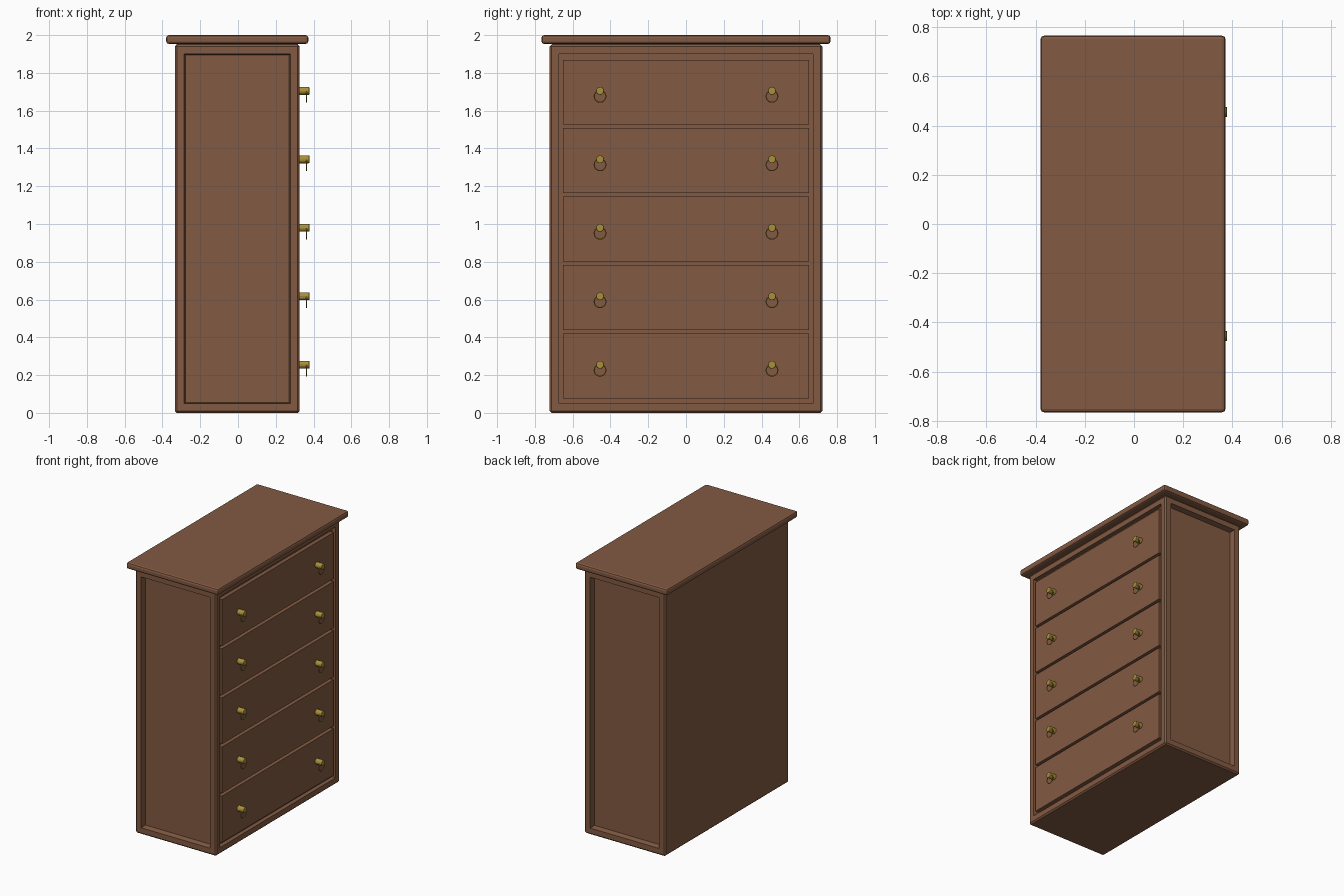
import bpy, bmesh, math
from mathutils import Matrix, Vector

if "Cube" in bpy.data.objects:
    bpy.data.objects.remove(bpy.data.objects["Cube"])


def material(name, rgb):
    m = bpy.data.materials.new(name)
    m.diffuse_color = (*rgb, 1)
    m.use_nodes = True
    m.node_tree.nodes["Principled BSDF"].inputs["Base Color"].default_value = m.diffuse_color
    return m


WOOD = material("brown wood", (0.225, 0.102, 0.055))
BRASS = material("brass", (0.40, 0.28, 0.04))


def finish(bm, name, mat):
    bmesh.ops.recalc_face_normals(bm, faces=bm.faces)
    me = bpy.data.meshes.new(name)
    bm.to_mesh(me)
    bm.free()
    me.materials.append(mat)
    ob = bpy.data.objects.new(name, me)
    bpy.context.scene.collection.objects.link(ob)
    return ob


def box(lo, hi, bevel=0.0, segments=1):
    lo, hi = Vector(lo), Vector(hi)
    bm = bmesh.new()
    bmesh.ops.create_cube(bm, size=1)
    for v in bm.verts:
        v.co = (lo + hi) / 2 + v.co * (hi - lo)
    if bevel:
        bmesh.ops.bevel(bm, geom=bm.edges[:], offset=bevel, segments=segments,
                        profile=0.5, affect='EDGES')
    bm.normal_update()
    return bm


def big_face(bm, direction):
    d = Vector(direction)
    return max((f for f in bm.faces if f.normal.dot(d) > 0.99), key=lambda f: f.calc_area())


# Cabinet: bevelled box, recessed end panels, recessed drawer opening
XB, XF, YS, HT = -0.334, 0.326, 0.722, 1.95
bm = box((XB, -YS, 0), (XF, YS, HT), 0.01)
for d, slope, depth in (((0, -1, 0), 0.01, 0.04), ((0, 1, 0), 0.01, 0.04), ((1, 0, 0), 0.0005, 0.03)):
    f = big_face(bm, d)
    bmesh.ops.inset_individual(bm, faces=[f], thickness=0.055)
    bmesh.ops.inset_individual(bm, faces=[f], thickness=slope, depth=-depth)
finish(bm, "cabinet", WOOD)

# Overhanging top board
finish(box((-0.38, -0.765, 1.953), (0.372, 0.765, 2.0), 0.014, 2), "top_board", WOOD)
finish(box((-0.325, -0.71, 1.94), (0.317, 0.71, 1.96)), "top_joint", WOOD)

# Drawer fronts, each with two knobs and hanging rings
PITCH, Z0 = 0.3625, 0.077
for i in range(5):
    z = Z0 + i * PITCH
    finish(box((XF - 0.035, -0.651, z), (XF - 0.001, 0.651, z + PITCH - 0.02)),
           f"drawer_{i + 1}", WOOD)
    zk = z + 0.178
    for side, y in (("left", -0.455), ("right", 0.455)):
        bm = bmesh.new()
        bmesh.ops.create_cone(bm, cap_ends=True, segments=16, radius1=0.021, radius2=0.021, depth=0.056)
        rim = [e for e in bm.edges if all(v.co.z > 0 for v in e.verts)]
        bmesh.ops.bevel(bm, geom=rim, offset=0.004, segments=2, profile=0.5, affect='EDGES')
        bm.transform(Matrix.Translation((0.350, y, zk)) @ Matrix.Rotation(math.pi / 2, 4, 'Y'))
        finish(bm, f"knob_{side}_{i + 1}", BRASS)
        bpy.ops.mesh.primitive_torus_add(major_segments=20, minor_segments=6, major_radius=0.031,
                                         minor_radius=0.003, location=(0.363, y, zk - 0.029),
                                         rotation=(0, math.pi / 2, 0))
        ring = bpy.context.object
        ring.name = f"ring_{side}_{i + 1}"
        ring.data.materials.append(BRASS)
